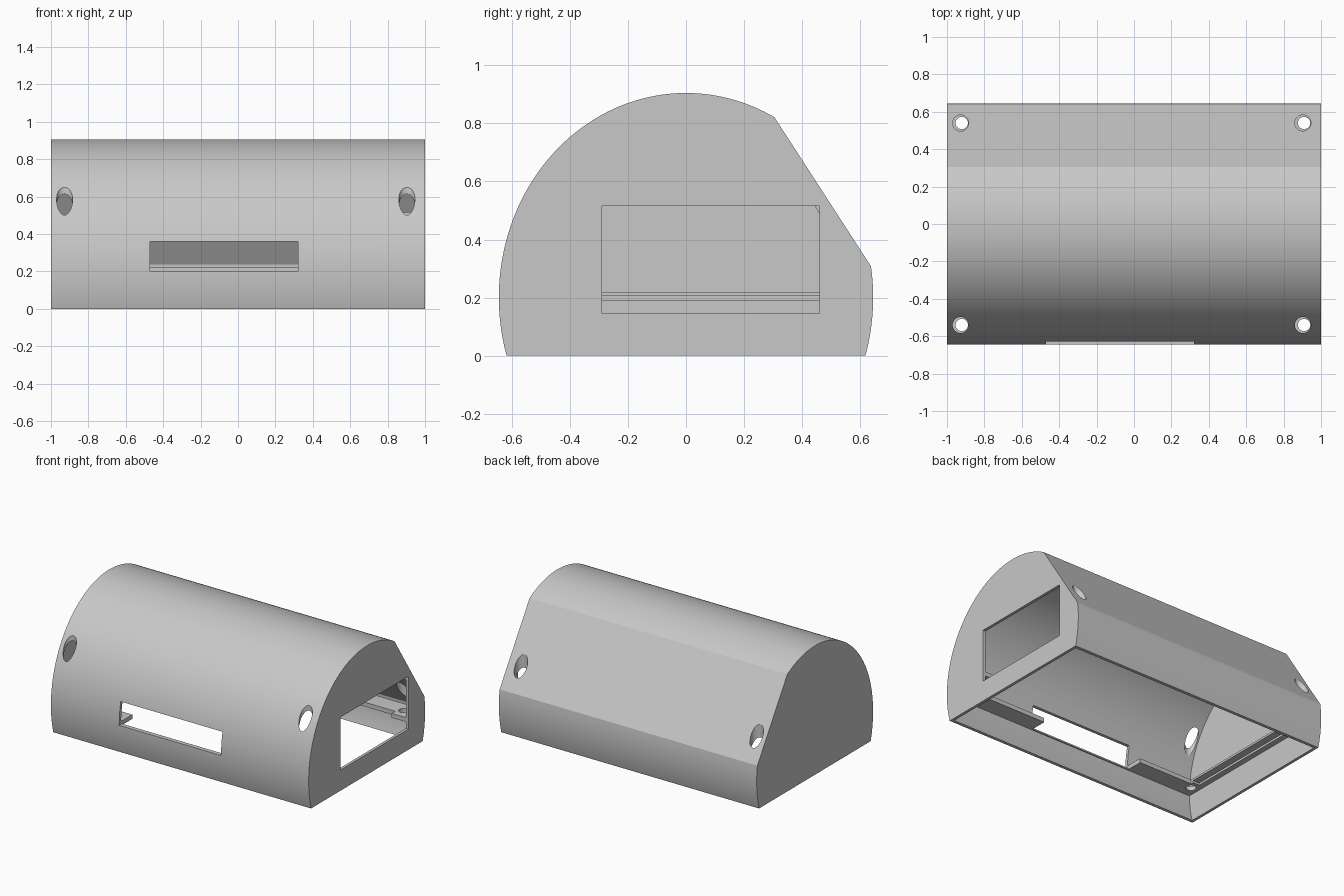
import bpy, bmesh, math

if "Cube" in bpy.data.objects:
    bpy.data.objects.remove(bpy.data.objects["Cube"], do_unlink=True)

GREY = (0.58, 0.58, 0.58, 1)
mat = bpy.data.materials.new("plain grey")
mat.use_nodes = True
mat.diffuse_color = GREY
mat.node_tree.nodes["Principled BSDF"].inputs["Base Color"].default_value = GREY

AXIS_Z, RY, RZ = 0.2, 0.645, 0.705          # elliptical hood section
WALL, SLOPE_WALL = 0.021, 0.05
SLOPE_TOP, SLOPE_LOW = (0.305, 0.821), (0.636, 0.31)


def mesh_object(name, bm):
    bmesh.ops.recalc_face_normals(bm, faces=bm.faces)
    mesh = bpy.data.meshes.new(name)
    bm.to_mesh(mesh)
    bm.free()
    mesh.materials.append(mat)
    obj = bpy.data.objects.new(name, mesh)
    bpy.context.collection.objects.link(obj)
    return obj


def hood(name, x0, x1, z0, z1, wall=0.0, slope_wall=0.0):
    """Elliptical bar along x, sliced by the back slope and by two levels."""
    bm = bmesh.new()
    n = 160
    ring = [bm.verts.new((x0, (RY - wall) * math.cos(2 * math.pi * i / n),
                          AXIS_Z + (RZ - wall) * math.sin(2 * math.pi * i / n)))
            for i in range(n)]
    face = bm.faces.new(ring)
    ty, tz = SLOPE_LOW[0] - SLOPE_TOP[0], SLOPE_LOW[1] - SLOPE_TOP[1]
    length = math.hypot(ty, tz)
    ny, nz = -tz / length, ty / length
    slope_co = (0, SLOPE_LOW[0] - ny * slope_wall, SLOPE_LOW[1] - nz * slope_wall)
    for co, no in ((slope_co, (0, ny, nz)), ((0, 0, z0), (0, 0, -1)), ((0, 0, z1), (0, 0, 1))):
        bmesh.ops.bisect_plane(bm, geom=bm.verts[:] + bm.edges[:] + bm.faces[:],
                               plane_co=co, plane_no=no, clear_outer=True)
    ext = bmesh.ops.extrude_face_region(bm, geom=bm.faces[:], use_keep_orig=True)
    bmesh.ops.translate(bm, vec=(x1 - x0, 0, 0),
                        verts=[v for v in ext["geom"] if isinstance(v, bmesh.types.BMVert)])
    return mesh_object(name, bm)


def box(name, x0, x1, y0, y1, z0, z1):
    bm = bmesh.new()
    bmesh.ops.create_cube(bm, size=1)
    bmesh.ops.scale(bm, vec=(x1 - x0, y1 - y0, z1 - z0), verts=bm.verts)
    bmesh.ops.translate(bm, vec=((x0 + x1) / 2, (y0 + y1) / 2, (z0 + z1) / 2), verts=bm.verts)
    return mesh_object(name, bm)


def bore(name, x, y, radius, z0, z1):
    bm = bmesh.new()
    bmesh.ops.create_cone(bm, cap_ends=True, segments=48, radius1=radius,
                          radius2=radius, depth=z1 - z0)
    bmesh.ops.translate(bm, vec=(x, y, (z0 + z1) / 2), verts=bm.verts)
    return mesh_object(name, bm)


def cut(target, cutter):
    cutter.hide_render = True
    mod = target.modifiers.new("cut", "BOOLEAN")
    mod.operation, mod.solver, mod.object = "DIFFERENCE", "EXACT", cutter
    bpy.context.view_layer.objects.active = target
    bpy.ops.object.modifier_apply(modifier=mod.name)
    bpy.data.objects.remove(cutter, do_unlink=True)


# Outer hood
shell = hood("enclosure_shell", -1, 1, 0, 2)

# Upper and lower cavities leave a mounting ledge between them
cut(shell, hood("upper_cavity", -0.98, 0.98, 0.22, 2, WALL, SLOPE_WALL))
cut(shell, hood("lower_cavity", -0.98, 0.98, -0.1, 0.19, WALL, SLOPE_WALL))
cut(shell, box("ledge_well", -0.89, 0.87, -0.5, 0.5, 0.15, 0.26))
cut(shell, box("ledge_step", -0.94, -0.8, -0.48, 0.48, 0.15, 0.205))

# Front slot with matching ledge gap, and the side window
cut(shell, box("front_slot", -0.47, 0.32, -0.8, -0.45, 0.2, 0.36))
cut(shell, box("ledge_gap", -0.47, 0.32, -0.615, -0.45, 0.15, 0.26))
cut(shell, box("side_window", 0.8, 1.1, -0.29, 0.46, 0.145, 0.515))

# Screw access bores in the hood and screw holes in the ledge
for x in (-0.927, 0.903):
    for y in (-0.54, 0.54):
        cut(shell, bore("access_bore", x, y, 0.043, 0.25, 1.2))
        cut(shell, bore("screw_hole", x + 0.006, y, 0.033, 0.1, 0.3))

# Smooth curve, crisp edges
bpy.ops.object.select_all(action="DESELECT")
shell.select_set(True)
bpy.context.view_layer.objects.active = shell
bpy.ops.object.shade_smooth_by_angle(angle=math.radians(20))
